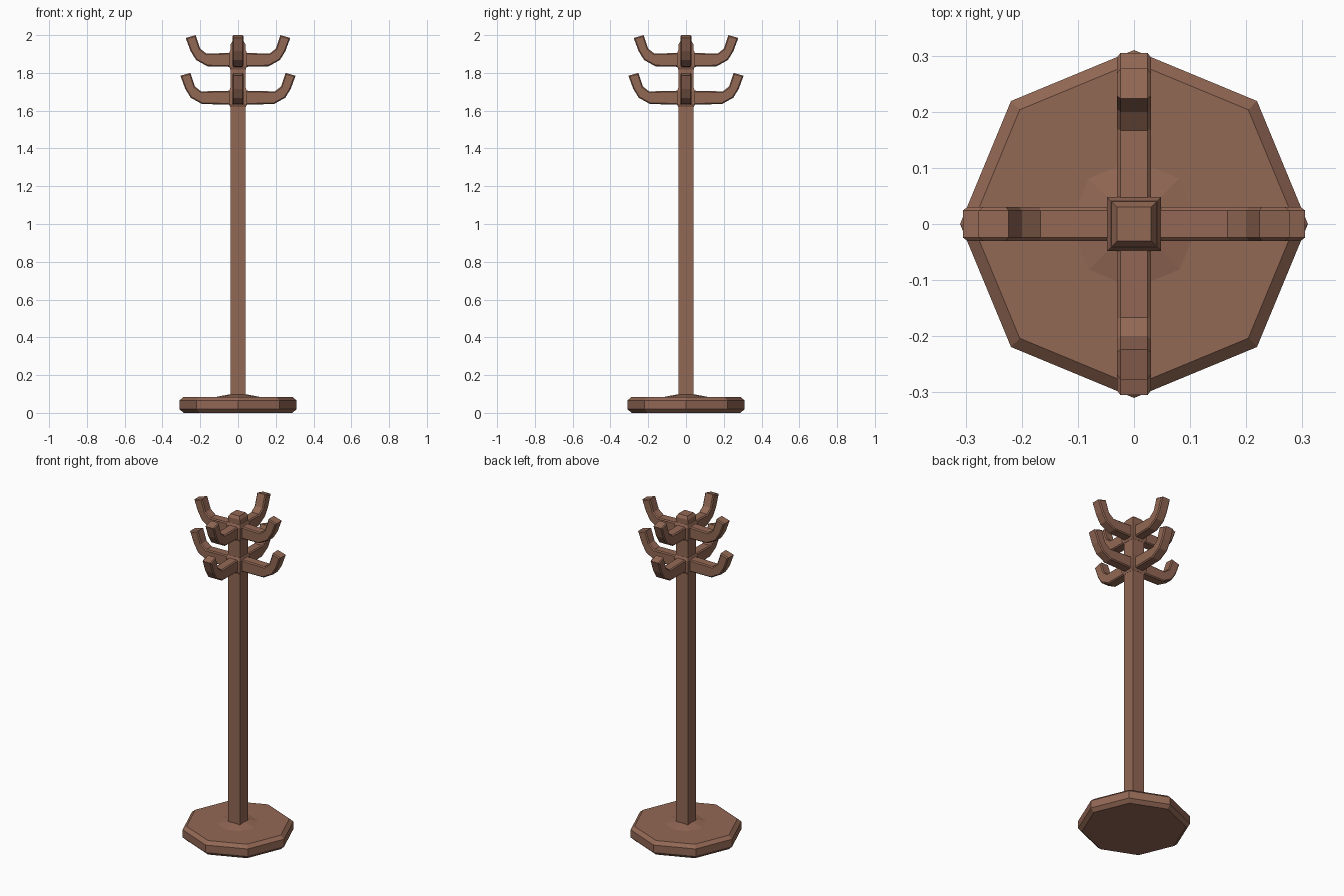
import bpy, bmesh, math
from mathutils import Matrix

if "Cube" in bpy.data.objects:
    bpy.data.objects.remove(bpy.data.objects["Cube"])

wood = bpy.data.materials.new("brown wood")
wood.diffuse_color = (0.29, 0.138, 0.09, 1)
wood.use_nodes = True
wood.node_tree.nodes["Principled BSDF"].inputs["Base Color"].default_value = wood.diffuse_color


def make_object(name, bm):
    bmesh.ops.recalc_face_normals(bm, faces=bm.faces)
    mesh = bpy.data.meshes.new(name)
    bm.to_mesh(mesh)
    bm.free()
    mesh.materials.append(wood)
    obj = bpy.data.objects.new(name, mesh)
    bpy.context.collection.objects.link(obj)
    return obj


def stack(name, sides, rings, turn=0):
    """Solid from polygon rings given as (radius, z)."""
    bm = bmesh.new()
    loops = []
    for r, z in rings:
        loops.append([bm.verts.new((r * math.cos(turn + 2 * math.pi * i / sides),
                                    r * math.sin(turn + 2 * math.pi * i / sides), z))
                      for i in range(sides)])
    for a, b in zip(loops, loops[1:]):
        for i in range(sides):
            j = (i + 1) % sides
            bm.faces.new((a[i], a[j], b[j], b[i]))
    bm.faces.new(loops[0][::-1])
    bm.faces.new(loops[-1])
    return make_object(name, bm)


def hook(name, dx, dz, angle):
    """Upturned peg: side profile extruded sideways, then chamfered."""
    outline = [(0.03 - dx, 1.632), (0.19, 1.635), (0.25, 1.668), (0.279, 1.715),
               (0.305, 1.785), (0.252, 1.80), (0.228, 1.728), (0.195, 1.702),
               (0.03 - dx, 1.706)]
    bm = bmesh.new()
    face = bm.faces.new([bm.verts.new((x + dx, -0.03, z + dz)) for x, z in outline])
    ext = bmesh.ops.extrude_face_region(bm, geom=[face])
    for v in ext["geom"]:
        if isinstance(v, bmesh.types.BMVert):
            v.co.y = 0.03
    bmesh.ops.recalc_face_normals(bm, faces=bm.faces)
    rims = [e for e in bm.edges if abs(e.verts[0].co.y - e.verts[1].co.y) < 1e-5]
    bmesh.ops.bevel(bm, geom=rims, offset=0.006, segments=1, affect='EDGES')
    bm.transform(Matrix.Rotation(angle, 4, 'Z'))
    return make_object(name, bm)


# Chamfered eight-sided foot
stack("base", 8, [(0.288, 0), (0.31, 0.02), (0.31, 0.066), (0.288, 0.085)])
stack("base_rise", 8, [(0.12, 0.084), (0.045, 0.098)])

# Square post with a chamfered top
h = math.sqrt(2)
stack("post", 4, [(0.04 * h, 0.08), (0.04 * h, 1.95), (0.03 * h, 1.967)], math.pi / 4)

# Two tiers of four hooks
for tier, dx, dz in (("lower", 0, 0), ("upper", -0.028, 0.2)):
    for i, side in enumerate(("right", "back", "left", "front")):
        hook(f"{tier}_hook_{side}", dx, dz + (0.012 if tier == "upper" else 0) - (
            0.012 if tier == "upper" else 0), i * math.pi / 2)
    # Small collar where the hooks meet the post
    zc = 1.669 + dz
    stack(f"{tier}_collar", 4, [(0.041 * h, zc - 0.05), (0.048 * h, zc - 0.035),
                                (0.048 * h, zc + 0.035), (0.041 * h, zc + 0.05)], math.pi / 4)
